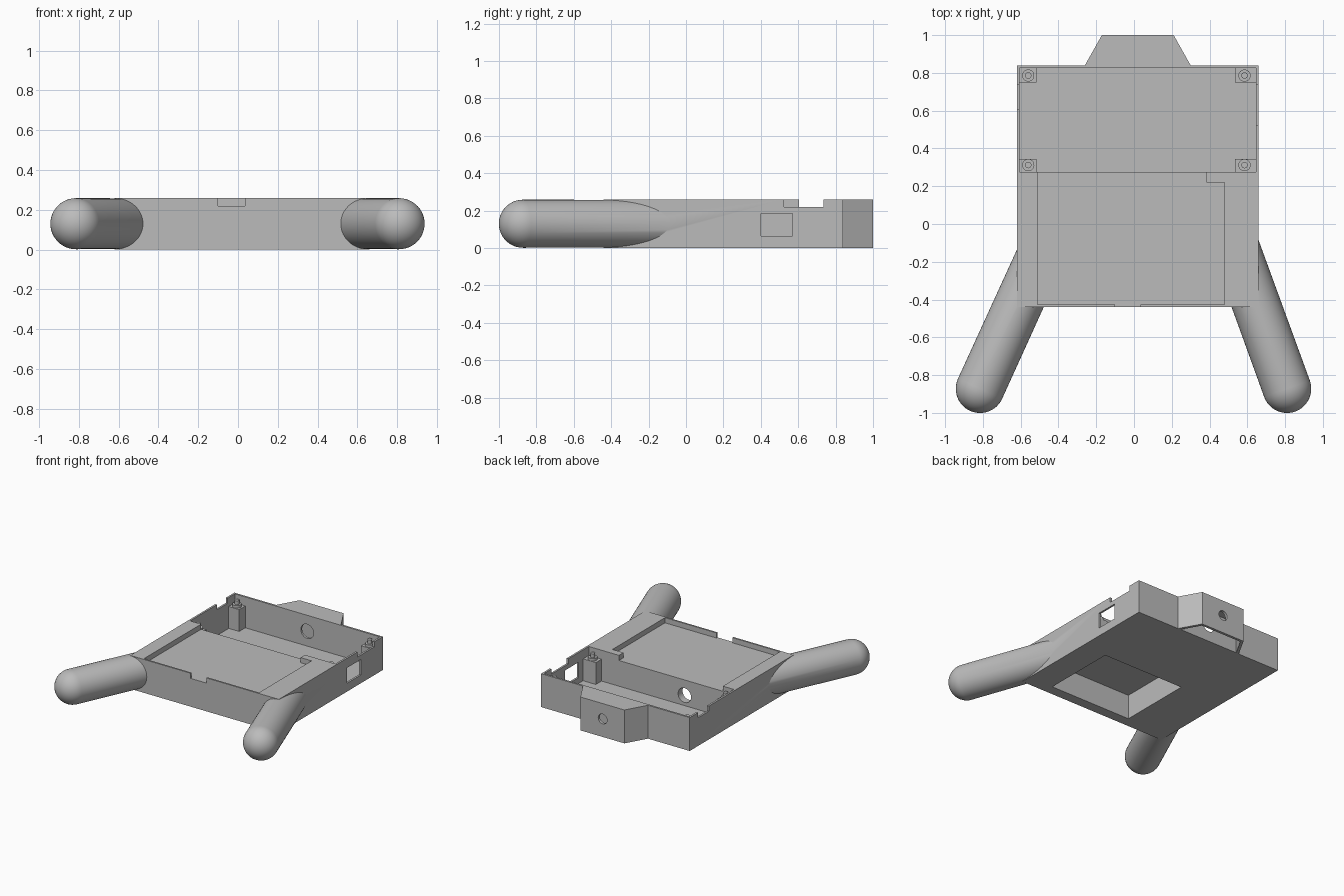
import bpy, bmesh, math
from mathutils import Matrix, Vector

cube = bpy.data.objects.get("Cube")
if cube:
    bpy.data.objects.remove(cube, do_unlink=True)

grey = bpy.data.materials.new("plain_grey")
grey.use_nodes = True
grey.diffuse_color = (0.5, 0.5, 0.5, 1)
grey.node_tree.nodes["Principled BSDF"].inputs["Base Color"].default_value = (0.5, 0.5, 0.5, 1)

H = 0.26        # case height
MID = H / 2
FLOOR = 0.02


def finish(name, bm):
    bmesh.ops.recalc_face_normals(bm, faces=bm.faces)
    mesh = bpy.data.meshes.new(name)
    bm.to_mesh(mesh)
    bm.free()
    mesh.materials.append(grey)
    ob = bpy.data.objects.new(name, mesh)
    bpy.context.collection.objects.link(ob)
    return ob


def prism(name, outline, z0, z1):
    bm = bmesh.new()
    face = bm.faces.new([bm.verts.new((x, y, z0)) for x, y in outline])
    top = bmesh.ops.extrude_face_region(bm, geom=[face])["geom"]
    verts = [v for v in top if isinstance(v, bmesh.types.BMVert)]
    bmesh.ops.translate(bm, verts=verts, vec=(0, 0, z1 - z0))
    return finish(name, bm)


def box(name, x0, x1, y0, y1, z0, z1):
    return prism(name, [(x0, y0), (x1, y0), (x1, y1), (x0, y1)], z0, z1)


def rod(name, centre, radius, length, axis="Z"):
    bm = bmesh.new()
    turn = Matrix.Rotation(math.pi / 2, 4, "X") if axis == "Y" else Matrix()
    bmesh.ops.create_cone(bm, cap_ends=True, segments=40, radius1=radius, radius2=radius,
                          depth=length, matrix=Matrix.Translation(centre) @ turn)
    return finish(name, bm)


def capsule(name, tip, end, radius):
    # Sphere with its far half pulled along the axis
    tip, end = Vector(tip), Vector(end)
    way = end - tip
    bm = bmesh.new()
    bmesh.ops.create_uvsphere(bm, u_segments=48, v_segments=24, radius=radius)
    for v in bm.verts:
        if v.co.z > 0.001:
            v.co.z += way.length
    turn = way.to_track_quat("Z", "Y").to_matrix().to_4x4()
    bmesh.ops.transform(bm, matrix=Matrix.Translation(tip) @ turn, verts=bm.verts)
    return finish(name, bm)


def combine(target, tool, operation):
    mod = target.modifiers.new(operation.lower(), "BOOLEAN")
    mod.operation = operation
    mod.solver = "EXACT"
    mod.object = tool
    bpy.context.view_layer.objects.active = target
    bpy.ops.object.modifier_apply(modifier=mod.name)
    bpy.data.objects.remove(tool, do_unlink=True)


# Case outline with the tapered rear housing
case = prism("case", [(-0.62, -0.44), (0.66, -0.44), (0.66, 0.84), (0.30, 0.84), (0.21, 1.0),
                      (-0.17, 1.0), (-0.26, 0.84), (-0.62, 0.84)], 0, H)

# Splayed round legs
for tip, end in (((0.81, -0.872, MID), (0.50, -0.02, MID)),
                 ((-0.815, -0.872, MID), (-0.457, -0.086, MID))):
    combine(case, capsule("leg", tip, end, 0.1285), "UNION")

cutters = [
    # Deep rear bay and shallow front tray with a corner tab
    box("rear_bay", -0.605, 0.645, 0.275, 0.825, FLOOR, 0.4),
    prism("front_tray", [(-0.51, -0.427), (0.48, -0.427), (0.48, 0.22), (0.385, 0.22),
                         (0.385, 0.3), (-0.51, 0.3)], 0.22, 0.4),
    # Underside pocket
    box("under_pocket", -0.25, 0.45, -0.36, 0.22, -0.1, 0.19),
    # Hollow of the rear housing
    prism("housing_hollow", [(0.275, 0.842), (0.197, 0.98), (-0.157, 0.98), (-0.235, 0.842)],
          -0.1, H - 0.02),
    # Rim notches
    box("front_notch", -0.10, 0.035, -0.5, -0.40, 0.22, 0.4),
    box("left_notch", 0.6, 0.7, 0.525, 0.735, 0.22, 0.4),
    box("right_notch", -0.7, -0.58, 0.605, 0.735, 0.22, 0.4),
    # Side window
    box("side_window", 0.6, 0.7, 0.40, 0.57, 0.065, 0.185),
    # Round cable holes
    rod("rear_hole", (0.018, 1.0, 0.14), 0.038, 0.1, "Y"),
    rod("bay_hole", (0.018, 0.835, 0.135), 0.055, 0.08, "Y"),
    rod("divider_hole", (-0.18, 0.25, 0.10), 0.056, 0.12, "Y"),
]
for cutter in cutters:
    combine(case, cutter, "DIFFERENCE")

# Corner posts with a stepped pin
parts = [case]
for side, x, x0, x1 in (("right", -0.56, -0.61, -0.515), ("left", 0.585, 0.535, 0.65)):
    for place, y, y0, y1 in (("front", 0.312, 0.27, 0.345), ("back", 0.786, 0.75, 0.83)):
        label = f"{place}_{side}"
        parts += [box(label + "_post", x0, x1, y0, y1, FLOOR - 0.005, 0.19),
                  rod(label + "_collar", (x, y, 0.195), 0.032, 0.03),
                  rod(label + "_pin", (x, y, 0.215), 0.017, 0.05)]

# Smooth round surfaces, crisp edges
bpy.ops.object.select_all(action="DESELECT")
for part in parts:
    part.select_set(True)
bpy.context.view_layer.objects.active = case
bpy.ops.object.shade_smooth_by_angle(angle=math.radians(25))
